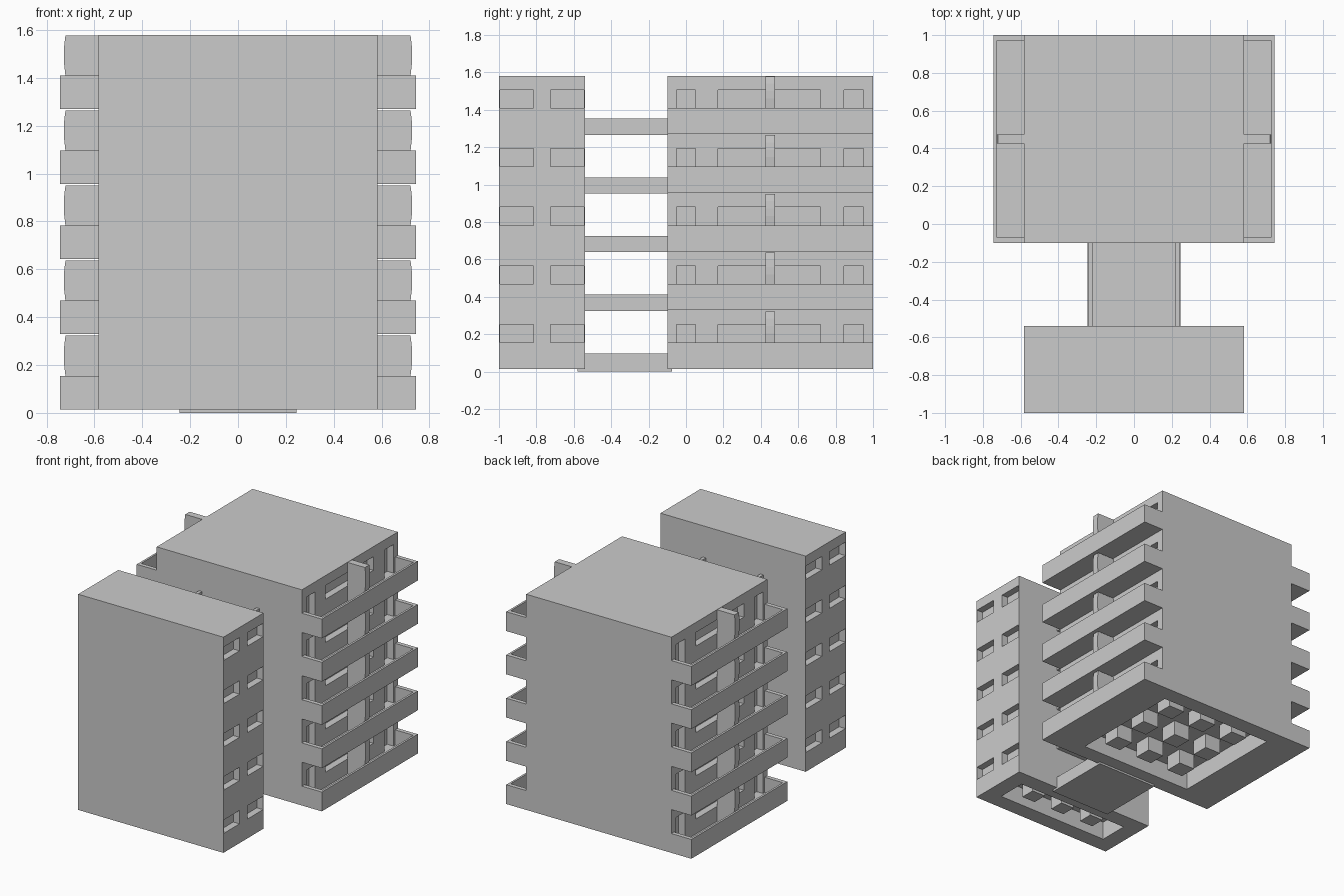
import bpy, bmesh

if "Cube" in bpy.data.objects:
    bpy.data.objects.remove(bpy.data.objects["Cube"])

FLOORS, STEP, BASE, TOP = 5, 0.3138, 0.015, 1.58
LEVELS = [BASE + i * STEP for i in range(FLOORS)]


def boxes(name, items):
    """One object from boxes given as (x0, x1, y0, y1, z0, z1)."""
    bm = bmesh.new()
    for x0, x1, y0, y1, z0, z1 in items:
        vs = bmesh.ops.create_cube(bm, size=1)["verts"]
        for v in vs:
            v.co.x = x1 if v.co.x > 0 else x0
            v.co.y = y1 if v.co.y > 0 else y0
            v.co.z = z1 if v.co.z > 0 else z0
    me = bpy.data.meshes.new(name)
    bm.to_mesh(me)
    bm.free()
    ob = bpy.data.objects.new(name, me)
    bpy.context.collection.objects.link(ob)
    return ob


def both_sides(items):
    return items + [(-b, -a, *rest) for a, b, *rest in items]


def carve(ob, items):
    """Cut boxes out of an object."""
    cutter = boxes("cutter", items)
    cutter.hide_render = True
    mod = ob.modifiers.new("cut", "BOOLEAN")
    mod.operation, mod.solver, mod.object = "DIFFERENCE", "EXACT", cutter
    bpy.context.view_layer.objects.active = ob
    bpy.ops.object.modifier_apply(modifier=mod.name)
    bpy.data.objects.remove(cutter)


def mirror_x(ob):
    ob.modifiers.new("mirror", "MIRROR").use_axis[0] = True


W, D = 0.583, 0.05   # half width of the blocks, window depth

# front block with two windows per floor on each side, open recess underneath
front = boxes("front_block", [(-W, W, -1, -0.54, BASE, TOP)])
cuts = []
for z in LEVELS:
    for y0, y1 in ((-0.995, -0.815), (-0.725, -0.545)):
        cuts.append((W - D, W + 0.1, y0, y1, z + 0.14, z + 0.237))
carve(front, both_sides(cuts) + [(-0.46, 0.46, -0.88, -0.66, -0.1, 0.15)])

# rear block with balcony doors, wide windows and open recess underneath
rear = boxes("rear_block", [(-W, W, -0.1, 1, BASE, TOP)])
cuts = []
for z in LEVELS:
    for y0, y1, sill in ((-0.05, 0.05, 0.03), (0.17, 0.72, 0.138), (0.845, 0.95, 0.03)):
        cuts.append((W - D, W + 0.1, y0, y1, z + sill, z + 0.237))
carve(rear, both_sides(cuts) + [(-0.46, 0.46, 0.02, 0.88, -0.1, 0.15)])

# short columns inside the recesses
cols = [(x, -0.77, 0.055) for x in (-0.26, 0, 0.26)]
cols += [(x, 0.45 + y, 0.065) for x in (-0.28, 0, 0.28) for y in (-0.28, 0, 0.28)]
boxes("under_columns", [(x - r, x + r, y - r, y + r, 0.04, 0.16) for x, y, r in cols])

# balconies: floor, outer parapet and end parapets
for i, z in enumerate(LEVELS):
    h = z + 0.14
    bal = boxes(f"balcony_{i + 1}", [
        (W, 0.743, -0.1, 1, z, z + 0.03),
        (0.728, 0.743, -0.1, 1, z + 0.03, h),
        (W, 0.728, -0.1, -0.07, z + 0.03, h),
        (W, 0.728, 0.97, 1, z + 0.03, h)])
    mirror_x(bal)

    # bulging partition between neighbouring balconies
    prof = [(W, 0.03), (0.715, 0.03), (0.721, 0.138), (0.727, 0.19), (0.728, 0.23),
            (0.726, 0.27), (0.721, 0.308), (W, 0.308)]
    bm = bmesh.new()
    f = bm.faces.new([bm.verts.new((x, 0.425, z + dz)) for x, dz in prof])
    ext = bmesh.ops.extrude_face_region(bm, geom=[f])["geom"]
    bmesh.ops.translate(bm, vec=(0, 0.05, 0),
                        verts=[g for g in ext if isinstance(g, bmesh.types.BMVert)])
    bmesh.ops.recalc_face_normals(bm, faces=bm.faces)
    me = bpy.data.meshes.new("partition")
    bm.to_mesh(me)
    bm.free()
    part = bpy.data.objects.new(f"partition_{i + 1}", me)
    bpy.context.collection.objects.link(part)
    mirror_x(part)

    # walkway between the blocks: deck and two rails
    boxes(f"walkway_{i + 1}", [(-0.243, 0.243, -0.54, -0.1, z - 0.004, z + 0.012)]
          + both_sides([(0.219, 0.243, -0.54, -0.1, z + 0.012, z + 0.083)]))

# ground slab under the lowest walkway
boxes("ground_slab", [(-0.245, 0.245, -0.58, -0.075, 0, 0.0145)])
